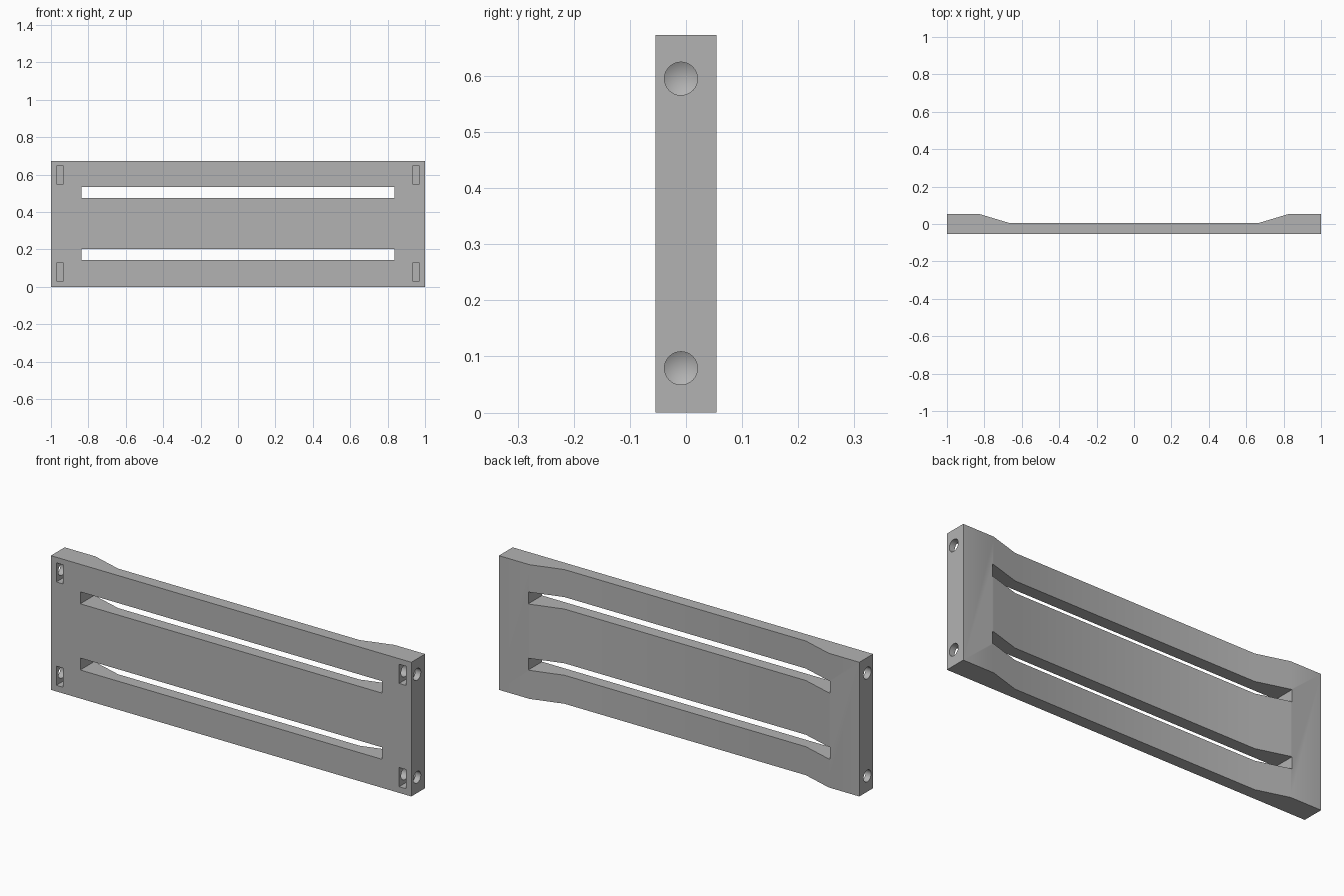
import bpy, bmesh, math
from mathutils import Matrix

cube = bpy.data.objects.get("Cube")
if cube:
    bpy.data.objects.remove(cube, do_unlink=True)

HEIGHT = 0.673
FRONT, BACK, MIDDLE = -0.0545, 0.0545, 0.0065
HOLE_Y, HOLE_R = -0.009, 0.0295

grey = bpy.data.materials.new("plain grey")
grey.use_nodes = True
colour = (0.45, 0.45, 0.45, 1)
grey.diffuse_color = colour
grey.node_tree.nodes["Principled BSDF"].inputs["Base Color"].default_value = colour


def make_object(name, bm):
    bmesh.ops.recalc_face_normals(bm, faces=bm.faces)
    mesh = bpy.data.meshes.new(name)
    bm.to_mesh(mesh)
    bm.free()
    mesh.materials.append(grey)
    obj = bpy.data.objects.new(name, mesh)
    bpy.context.collection.objects.link(obj)
    return obj


def box(bm, low, high):
    size = [b - a for a, b in zip(low, high)]
    mid = [(a + b) / 2 for a, b in zip(low, high)]
    bmesh.ops.create_cube(bm, size=1, matrix=Matrix.Translation(mid) @ Matrix.Diagonal((*size, 1)))


# Panel: plan profile with thick ends, ramps and a thin middle, extruded upward
half = [(0.67, MIDDLE), (0.83, BACK), (1, BACK), (1, FRONT)]
profile = half + [(-x, y) for x, y in reversed(half)]
bm = bmesh.new()
face = bm.faces.new([bm.verts.new((x, y, 0)) for x, y in profile])
top = bmesh.ops.extrude_face_region(bm, geom=[face])["geom"]
bmesh.ops.translate(bm, verts=[v for v in top if isinstance(v, bmesh.types.BMVert)], vec=(0, 0, HEIGHT))
panel = make_object("slotted_panel", bm)

# Two long slots and four nut pockets
cuts = bmesh.new()
for z in (0.173, 0.505):
    box(cuts, (-0.837, -0.2, z - 0.03), (0.837, 0.2, z + 0.03))
for side in (-1, 1):
    for z in (0.079, 0.597):
        x = side * 0.951
        box(cuts, (x - 0.019, -0.2, z - 0.048), (x + 0.019, 0.025, z + 0.048))
slot_cutter = make_object("slot_and_pocket_cutter", cuts)

# Bolt holes in both ends, each a lathe shape with a pointed drill tip
holes = bmesh.new()
for side in (-1, 1):
    for z in (0.079, 0.595):
        rings = []
        for x in (1.05, 0.87):
            rings.append([holes.verts.new((side * x, HOLE_Y + HOLE_R * math.cos(a), z + HOLE_R * math.sin(a)))
                          for a in (math.tau * i / 32 for i in range(32))])
        tip = holes.verts.new((side * 0.853, HOLE_Y, z))
        holes.faces.new(rings[0])
        for i in range(32):
            j = (i + 1) % 32
            holes.faces.new((rings[0][i], rings[0][j], rings[1][j], rings[1][i]))
            holes.faces.new((rings[1][i], rings[1][j], tip))
hole_cutter = make_object("bolt_hole_cutter", holes)

# Cut the panel
for cutter in (slot_cutter, hole_cutter):
    mod = panel.modifiers.new(cutter.name, 'BOOLEAN')
    mod.operation = 'DIFFERENCE'
    mod.solver = 'EXACT'
    mod.object = cutter
bpy.ops.object.select_all(action='DESELECT')
panel.select_set(True)
bpy.context.view_layer.objects.active = panel
for mod in list(panel.modifiers):
    bpy.ops.object.modifier_apply(modifier=mod.name)
for cutter in (slot_cutter, hole_cutter):
    bpy.data.objects.remove(cutter, do_unlink=True)
bpy.ops.object.shade_smooth_by_angle(angle=math.radians(25))
